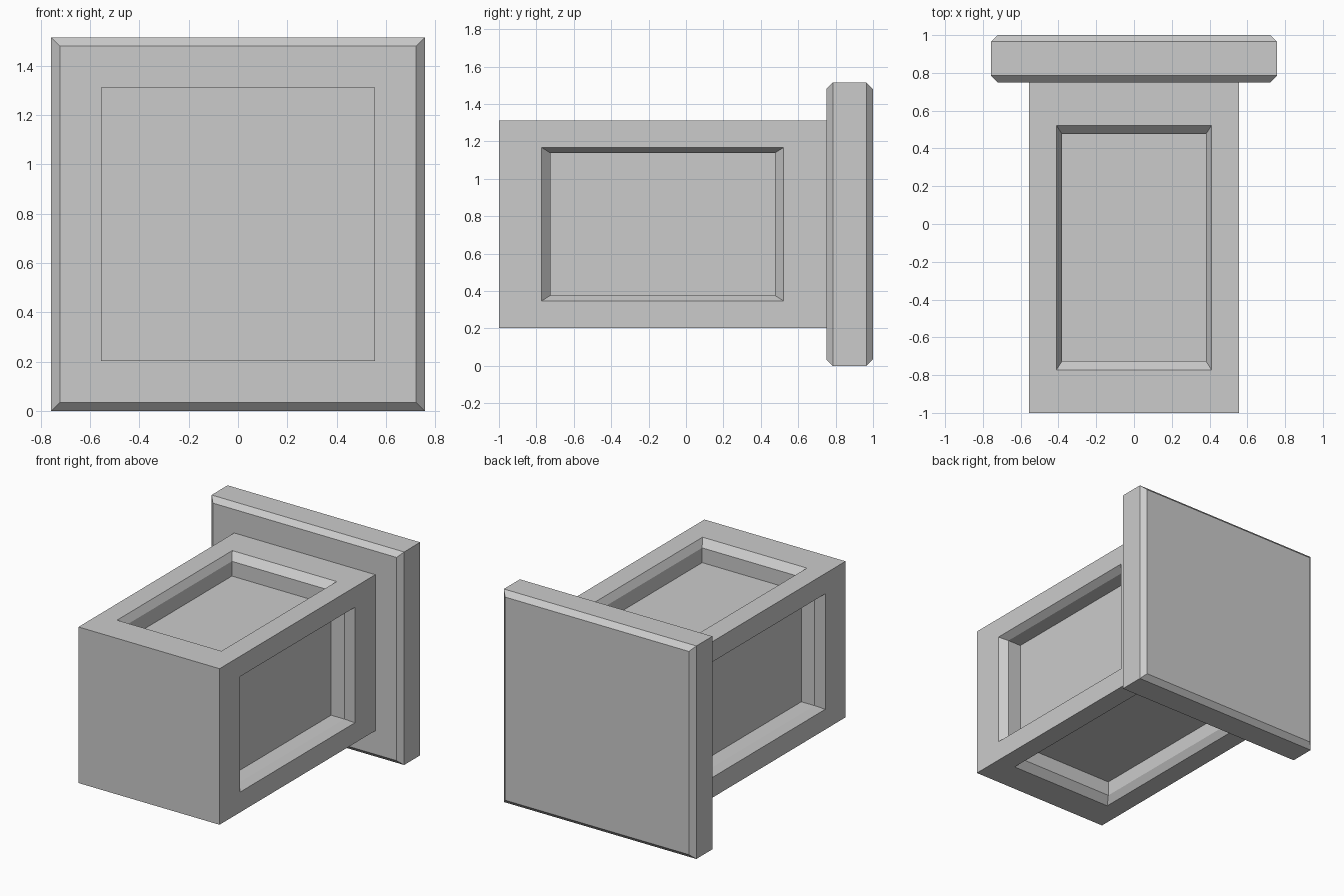
import bpy, bmesh
from mathutils import Matrix, Vector

if "Cube" in bpy.data.objects:
    bpy.data.objects.remove(bpy.data.objects["Cube"])

CZ = 0.7575  # height of the shared axis


def ring(bm, rot, sx, sy, cy, depth):
    """Rectangle facing +z at the given height, turned about the y axis."""
    pts = [(-sx, -sy), (sx, -sy), (sx, sy), (-sx, sy)]
    return [bm.verts.new(rot @ Vector((x, cy + y, depth)) + Vector((0, 0, CZ))) for x, y in pts]


def bridge(bm, a, b):
    for i in range(4):
        j = (i + 1) % 4
        bm.faces.new((a[i], a[j], b[j], b[i]))


def finish(bm, name):
    bmesh.ops.remove_doubles(bm, verts=bm.verts, dist=1e-4)
    bmesh.ops.recalc_face_normals(bm, faces=bm.faces)
    mesh = bpy.data.meshes.new(name)
    bm.to_mesh(mesh)
    bm.free()
    bpy.context.collection.objects.link(bpy.data.objects.new(name, mesh))


# Square post with a chamfered recessed panel on each of its four long sides
H, L, CY = 0.555, 0.875, -0.125
bm = bmesh.new()
for k in range(4):
    rot = Matrix.Rotation(k * 1.5707963268, 3, 'Y')
    steps = [(1.0, H), (0.74, H), (0.686, H - 0.05), (0.686, H - 0.155)]
    rings = [ring(bm, rot, H * s, L * s, CY, d) for s, d in steps]
    for a, b in zip(rings, rings[1:]):
        bridge(bm, a, b)
    bm.faces.new(rings[-1])
bmesh.ops.remove_doubles(bm, verts=bm.verts, dist=1e-4)
bmesh.ops.holes_fill(bm, edges=[e for e in bm.edges if e.is_boundary], sides=4)
finish(bm, "paneled_post")

# Square end plate, front and back rims chamfered
P, C = 0.7575, 0.035
bm = bmesh.new()
rot = Matrix.Rotation(-1.5707963268, 3, 'X')  # local +z becomes +y
rings = [ring(bm, rot, s, s, 0, y)
         for s, y in [(P - C, 0.75), (P, 0.75 + C), (P, 1 - C), (P - C, 1.0)]]
for a, b in zip(rings, rings[1:]):
    bridge(bm, a, b)
bm.faces.new(rings[0])
bm.faces.new(rings[-1])
finish(bm, "end_plate")
